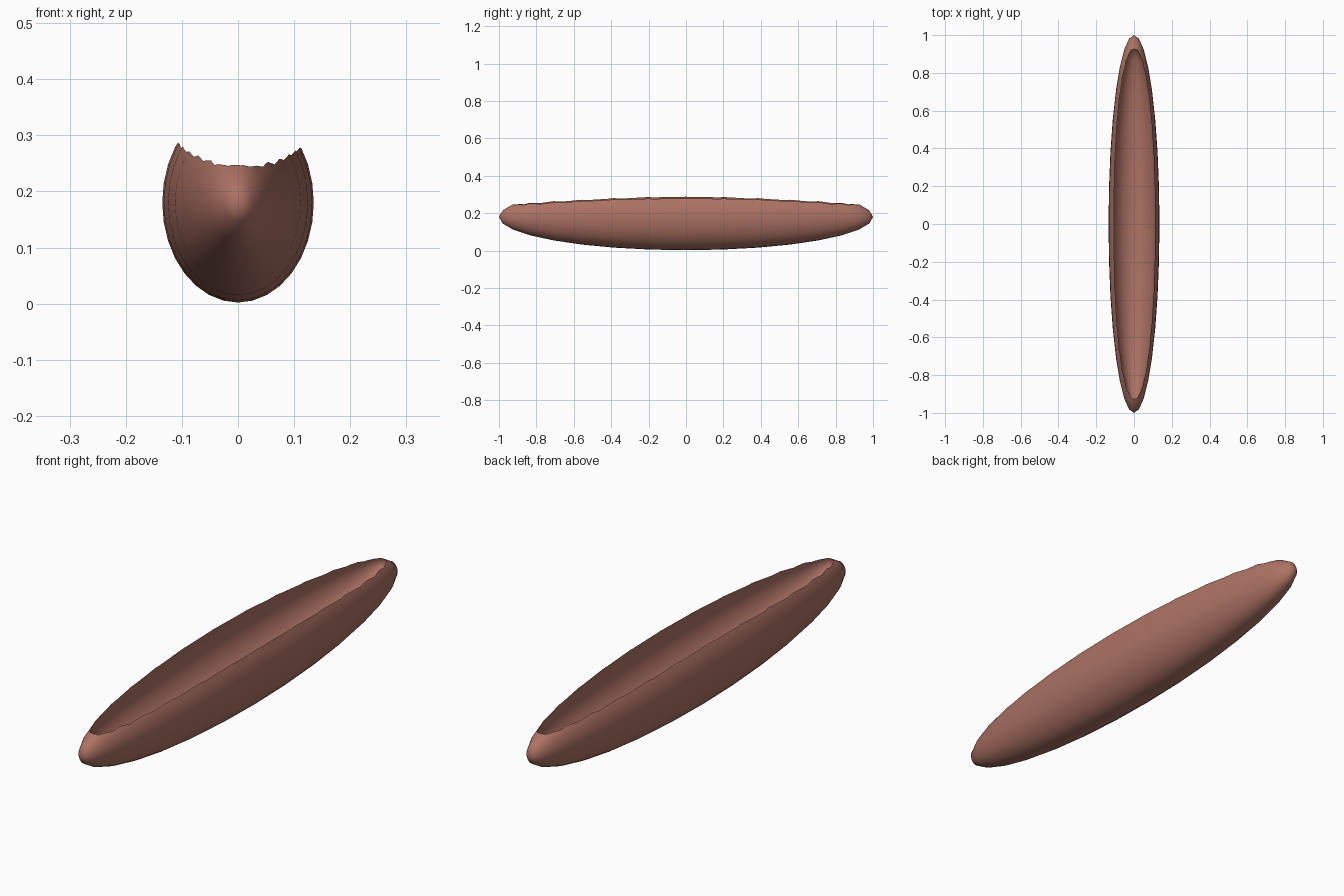
import bpy
from mathutils import Vector

if "Cube" in bpy.data.objects:
    bpy.data.objects.remove(bpy.data.objects["Cube"])


def ellipsoid(name, half_size, center):
    # Sphere whose poles point along y, stretched into an ellipsoid
    bpy.ops.mesh.primitive_uv_sphere_add(segments=32, ring_count=16, radius=1)
    ob = bpy.context.object
    ob.name = name
    for v in ob.data.vertices:
        p = (v.co.x, -v.co.z, v.co.y)
        v.co = Vector([c * s + o for c, s, o in zip(p, half_size, center)])
    return ob


# Outer hull
hull = ellipsoid("canoe_hull", (0.135, 1.0, 0.178), (0, 0, 0.18))

# Hollow interior carved out with a smaller, raised ellipsoid
hollow = ellipsoid("hollow_cutter", (0.1195, 0.937, 0.136), (0.001, 0, 0.23))
cut = hull.modifiers.new("carve", "BOOLEAN")
cut.operation = "DIFFERENCE"
cut.solver = "EXACT"
cut.object = hollow
bpy.ops.object.select_all(action="DESELECT")
hull.select_set(True)
bpy.context.view_layer.objects.active = hull
bpy.ops.object.modifier_apply(modifier="carve")
bpy.data.objects.remove(hollow, do_unlink=True)

# Reddish brown wood, smooth except at the rim
wood = bpy.data.materials.new("wood")
wood.diffuse_color = (0.42, 0.17, 0.13, 1)
wood.use_nodes = True
wood.node_tree.nodes["Principled BSDF"].inputs["Base Color"].default_value = wood.diffuse_color
hull.data.materials.clear()
hull.data.materials.append(wood)
for p in hull.data.polygons:
    p.material_index = 0
bpy.ops.object.shade_smooth_by_angle(angle=0.8)
